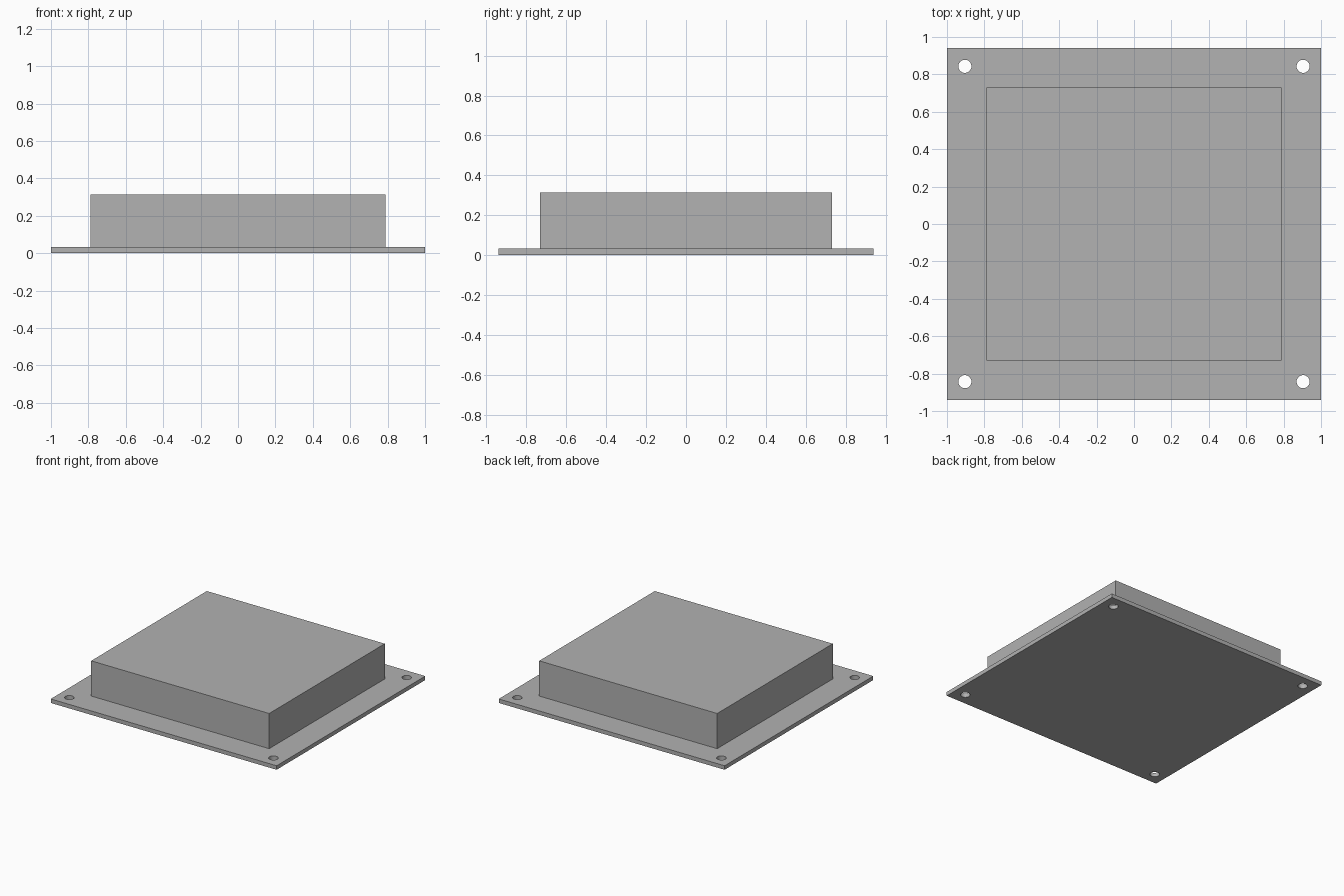
import bpy
import math

cube = bpy.data.objects.get("Cube")
if cube:
    bpy.data.objects.remove(cube, do_unlink=True)

# Single grey material
GREY = (0.445, 0.445, 0.445, 1)
grey = bpy.data.materials.new("plain grey")
grey.use_nodes = True
grey.diffuse_color = GREY
grey.node_tree.nodes["Principled BSDF"].inputs["Base Color"].default_value = GREY

PLATE_X, PLATE_Y, PLATE_T = 1.0, 0.94, 0.032
BOX_X, BOX_Y, TOP = 0.788, 0.731, 0.314
HOLE_X, HOLE_Y, HOLE_R = 0.904, 0.843, 0.035


def block(name, half_x, half_y, z0, z1):
    """Axis-aligned block centred on x and y, from z0 to z1."""
    bpy.ops.mesh.primitive_cube_add(size=1, location=(0, 0, (z0 + z1) / 2))
    obj = bpy.context.object
    obj.name = name
    obj.scale = (2 * half_x, 2 * half_y, z1 - z0)
    bpy.ops.object.transform_apply(location=True, rotation=False, scale=True)
    obj.data.materials.append(grey)
    return obj


def drill(target, x, y):
    """Cut a round hole straight through the target."""
    bpy.ops.mesh.primitive_cylinder_add(vertices=32, radius=HOLE_R, depth=0.2,
                                        location=(x, y, 0))
    cutter = bpy.context.object
    cutter.name = "hole_cutter"
    cutter.hide_render = True
    cutter.data.materials.append(grey)
    cut = target.modifiers.new("hole", 'BOOLEAN')
    cut.operation = 'DIFFERENCE'
    cut.solver = 'EXACT'
    cut.object = cutter
    bpy.ops.object.select_all(action='DESELECT')
    bpy.context.view_layer.objects.active = target
    target.select_set(True)
    bpy.ops.object.modifier_apply(modifier=cut.name)
    bpy.data.objects.remove(cutter, do_unlink=True)


# Thin mounting plate with a screw hole in each corner
plate = block("mounting_plate", PLATE_X, PLATE_Y, 0, PLATE_T)
for sx in (-1, 1):
    for sy in (-1, 1):
        drill(plate, sx * HOLE_X, sy * HOLE_Y)
bpy.ops.object.shade_smooth_by_angle(angle=math.radians(30))

# Raised housing on top of the plate
block("housing", BOX_X, BOX_Y, PLATE_T, TOP)
